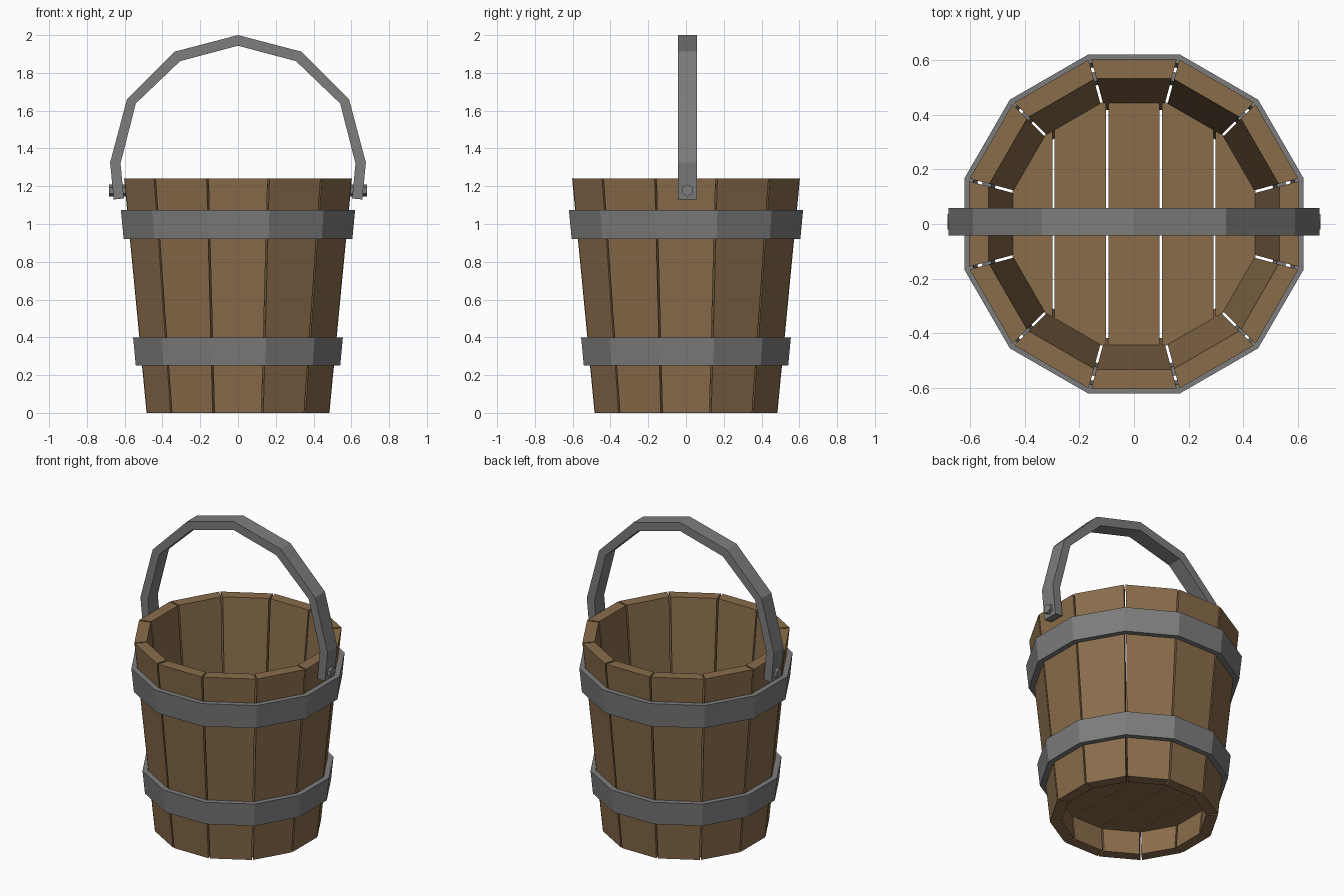
import bpy, bmesh, math
from mathutils import Matrix

if "Cube" in bpy.data.objects:
    bpy.data.objects.remove(bpy.data.objects["Cube"])

SIDES, H = 12, 1.24
TAN = math.tan(math.pi / SIDES)


def material(name, rgb):
    m = bpy.data.materials.new(name)
    m.diffuse_color = (*rgb, 1)
    m.use_nodes = True
    m.node_tree.nodes["Principled BSDF"].inputs["Base Color"].default_value = m.diffuse_color
    return m


wood = material("brown wood", (0.255, 0.152, 0.070))
iron = material("grey iron", (0.205, 0.205, 0.205))


def finish(bm, name, mat):
    bmesh.ops.recalc_face_normals(bm, faces=bm.faces)
    me = bpy.data.meshes.new(name)
    bm.to_mesh(me)
    bm.free()
    me.materials.append(mat)
    ob = bpy.data.objects.new(name, me)
    bpy.context.collection.objects.link(ob)
    return ob


def loft(bm, rings, closed=False):
    """Skin a list of equal-length point rings; cap the ends unless closed."""
    vs = [[bm.verts.new(p) for p in r] for r in rings]
    n = len(vs[0])
    for i in range(len(vs) if closed else len(vs) - 1):
        a, b = vs[i], vs[(i + 1) % len(vs)]
        for j in range(n):
            k = (j + 1) % n
            bm.faces.new((a[j], a[k], b[k], b[j]))
    if not closed:
        bm.faces.new(vs[0])
        bm.faces.new(vs[-1])


def polygon(apothem, z):
    r = apothem / math.cos(math.pi / SIDES)
    angles = [(i + 0.5) * 2 * math.pi / SIDES for i in range(SIDES)]
    return [(r * math.cos(a), r * math.sin(a), z) for a in angles]


def outer(z):
    return 0.484 + 0.119 * z / H


def inner(z):
    return 0.416 + 0.115 * z / H


# Tapered staves with narrow gaps
def stave_section(z, gap=0.010):
    trim = gap / 2 / math.cos(math.pi / SIDES)
    o, i = outer(z), inner(z)
    wo, wi = o * TAN - trim, i * TAN - trim
    return [(o, -wo, z), (o, wo, z), (i, wi, z), (i, -wi, z)]


for s in range(SIDES):
    bm = bmesh.new()
    loft(bm, [stave_section(0), stave_section(H)])
    bm.transform(Matrix.Rotation(s * 2 * math.pi / SIDES, 4, 'Z'))
    finish(bm, f"stave_{s + 1}", wood)

# Floor: a twelve-sided disc sliced into five planks
Z0, Z1, PITCH, GAP = 0.16, 0.29, 0.196, 0.008
for p in range(5):
    bm = bmesh.new()
    loft(bm, [polygon(inner(Z0) + 0.002, Z0), polygon(inner(Z1) + 0.002, Z1)])
    for side in (-1, 1):
        if p + side not in range(5):
            continue
        x = (p - 2 + side / 2) * PITCH - side * GAP / 2
        res = bmesh.ops.bisect_plane(
            bm, geom=bm.verts[:] + bm.edges[:] + bm.faces[:],
            plane_co=(x, 0, 0), plane_no=(side, 0, 0), clear_outer=True)
        cut = [e for e in res["geom_cut"] if isinstance(e, bmesh.types.BMEdge)]
        bmesh.ops.holes_fill(bm, edges=cut, sides=0)
    finish(bm, f"floor_plank_{p + 1}", wood)

# Iron hoops
for name, z0, z1 in (("lower_hoop", 0.25, 0.40), ("upper_hoop", 0.92, 1.075)):
    t = 0.033
    bm = bmesh.new()
    loft(bm, [polygon(outer(z0), z0), polygon(outer(z0) + t, z0),
              polygon(outer(z1) + t, z1), polygon(outer(z1), z1)], closed=True)
    finish(bm, name, iron)

# Handle: half profile (outer x, z, inner x, z) mirrored across x
Y0, Y1 = -0.042, 0.059
half = [(0.658, 1.13, 0.604, 1.135), (0.677, 1.325, 0.622, 1.32),
        (0.588, 1.66, 0.541, 1.638), (0.337, 1.912, 0.307, 1.862)]
path = half + [(0, 2.0, 0, 1.944)] + [(-a, b, -c, d) for a, b, c, d in half[::-1]]
bm = bmesh.new()
loft(bm, [[(a, Y0, b), (a, Y1, b), (c, Y1, d), (c, Y0, d)] for a, b, c, d in path])
finish(bm, "handle", iron)

# Hexagonal pivot bolts
for side, name in ((-1, "left_bolt"), (1, "right_bolt")):
    bm = bmesh.new()
    loft(bm, [[(side * x, 0.008 + 0.032 * math.sin(i * math.pi / 3),
                1.178 + 0.032 * math.cos(i * math.pi / 3)) for i in range(6)]
              for x in (0.575, 0.682)])
    finish(bm, name, iron)
